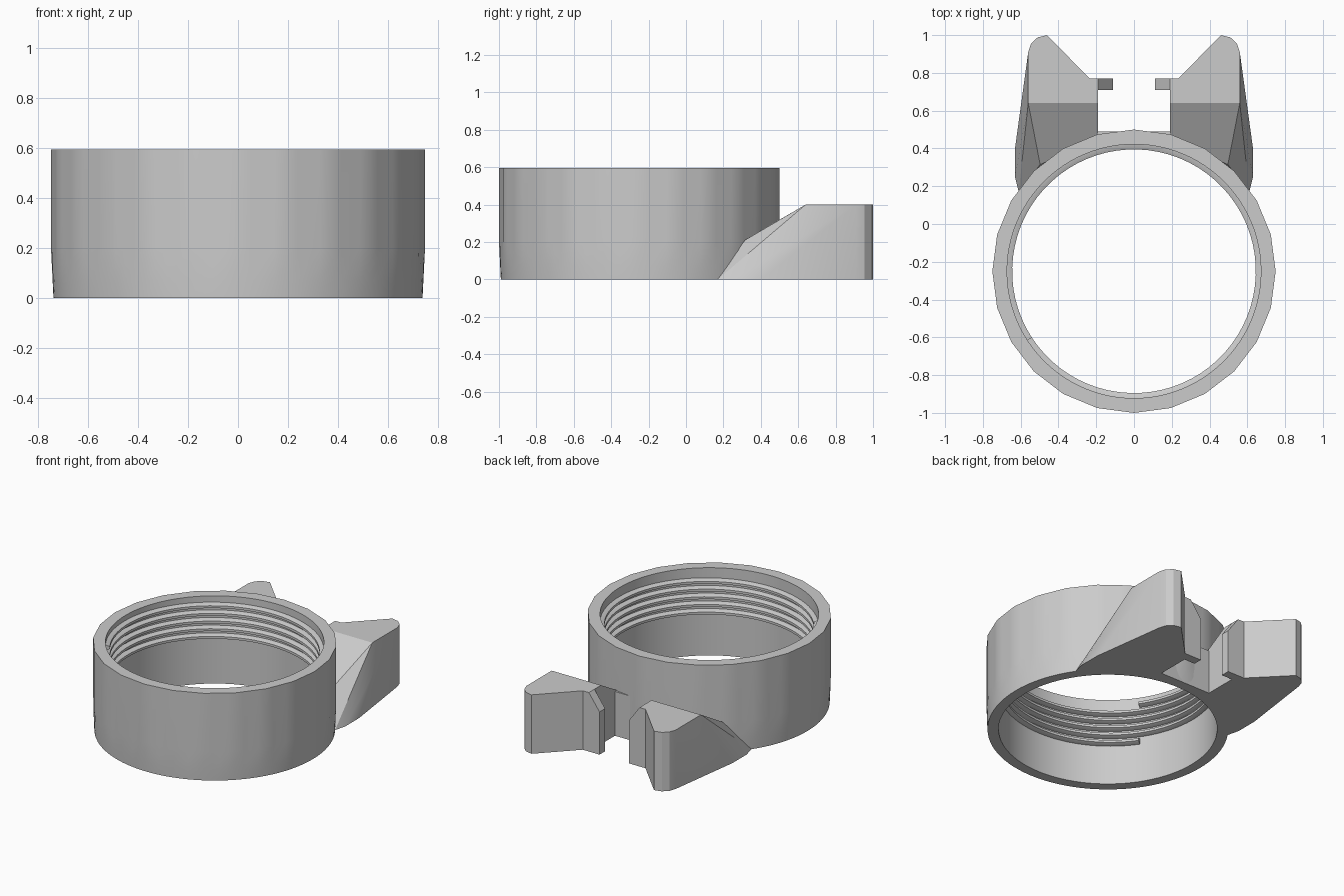
import bpy, bmesh, math

cube = bpy.data.objects.get("Cube")
if cube:
    bpy.data.objects.remove(cube, do_unlink=True)

CY = -0.25          # ring centre on y
HEIGHT = 0.595
BORE = 0.672

grey = bpy.data.materials.new("plain grey")
grey.use_nodes = True
COLOUR = (0.6, 0.6, 0.6, 1)
grey.diffuse_color = COLOUR
grey.node_tree.nodes["Principled BSDF"].inputs["Base Color"].default_value = COLOUR


def finish(bm, name, smooth=True):
    bmesh.ops.recalc_face_normals(bm, faces=bm.faces)
    mesh = bpy.data.meshes.new(name)
    bm.to_mesh(mesh)
    bm.free()
    obj = bpy.data.objects.new(name, mesh)
    bpy.context.collection.objects.link(obj)
    mesh.materials.append(grey)
    if smooth:
        bpy.ops.object.select_all(action="DESELECT")
        obj.select_set(True)
        bpy.context.view_layer.objects.active = obj
        bpy.ops.object.shade_smooth_by_angle(angle=math.radians(25))
    return obj


def bridge(bm, a, b, closed):
    n = len(a)
    for i in range(n if closed else n - 1):
        j = (i + 1) % n
        bm.faces.new((a[i], a[j], b[j], b[i]))


# Collar: faceted outside that rounds off towards the foot, round bore
def make_collar():
    bm = bmesh.new()
    count, step = 96, math.radians(15)

    def outer(a, z):
        facet = 0.75 * math.cos(step / 2) / math.cos(a % step - step / 2)
        return min(facet, 0.74 + 0.05 * z)

    def loop(z, radius):
        verts = []
        for i in range(count):
            a = math.tau * i / count
            r = radius(a, z)
            verts.append(bm.verts.new((r * math.cos(a), CY + r * math.sin(a), z)))
        return verts

    loops = [loop(z, outer) for z in (0, 0.07, 0.14, 0.2, HEIGHT)]
    loops += [loop(z, lambda a, z: BORE) for z in (HEIGHT, 0)]
    for k, ring in enumerate(loops):
        bridge(bm, ring, loops[(k + 1) % len(loops)], True)
    finish(bm, "collar")


# Internal screw thread swept along a helix
def make_thread():
    bm = bmesh.new()
    turns, per_turn, pitch, top = 5, 72, 0.052, 0.565
    section = [(BORE + 0.01, 0), (BORE, 0), (0.645, -0.012),
               (0.645, -0.028), (BORE, -0.04), (BORE + 0.01, -0.04)]
    start = math.radians(213)
    rows = []
    for i in range(turns * per_turn + 1):
        a = start - math.tau * i / per_turn
        z = top - pitch * i / per_turn
        rows.append([bm.verts.new((r * math.cos(a), CY + r * math.sin(a), z + dz))
                     for r, dz in section])
    for a, b in zip(rows, rows[1:]):
        bridge(bm, a, b, True)
    bm.faces.new(rows[0])
    bm.faces.new(rows[-1])
    finish(bm, "screw_thread")


def hull(name, points, smooth=False):
    bm = bmesh.new()
    for p in points:
        bm.verts.new(p)
    res = bmesh.ops.convex_hull(bm, input=bm.verts)
    junk = {g for g in res["geom_interior"] if isinstance(g, bmesh.types.BMVert)}
    bmesh.ops.delete(bm, geom=list(junk), context="VERTS")
    bmesh.ops.dissolve_limit(bm, angle_limit=0.01, verts=bm.verts, edges=bm.edges)
    return finish(bm, name, smooth)


# Rear lugs, each with a small catch facing the middle
def make_lug(s, side):
    nose = [(0.19, 0.724), (0.46, 1.0), (0.51, 0.988), (0.545, 0.955), (0.56, 0.91)]
    points = [(s * x, y, z) for x, y in nose for z in (0, 0.4)]
    foot = [(0.63, 0.40), (0.63, 0.25), (0.61, 0.17), (0.19, 0.45)]
    points += [(s * x, y, 0) for x, y in foot]
    slope = [(0.56, 0.64, 0.4), (0.19, 0.64, 0.4), (0.497, 0.315, 0.21), (0.19, 0.45, 0.29)]
    points += [(s * x, y, z) for x, y, z in slope]
    hull(side + "_lug", points, True)

    catch = [(0.25, 0), (0.11, 0), (0.11, 0.29), (0.19, 0.4), (0.25, 0.4)]
    hull(side + "_catch", [(s * x, y, z) for x, z in catch for y in (0.71, 0.77)])


make_collar()
make_thread()
make_lug(1, "left")
make_lug(-1, "right")

# Flat web closing the gap between the lugs
hull("rear_web", [(x, y, z) for x in (-0.19, 0.19) for y in (0.44, 0.49) for z in (0, 0.3)])
